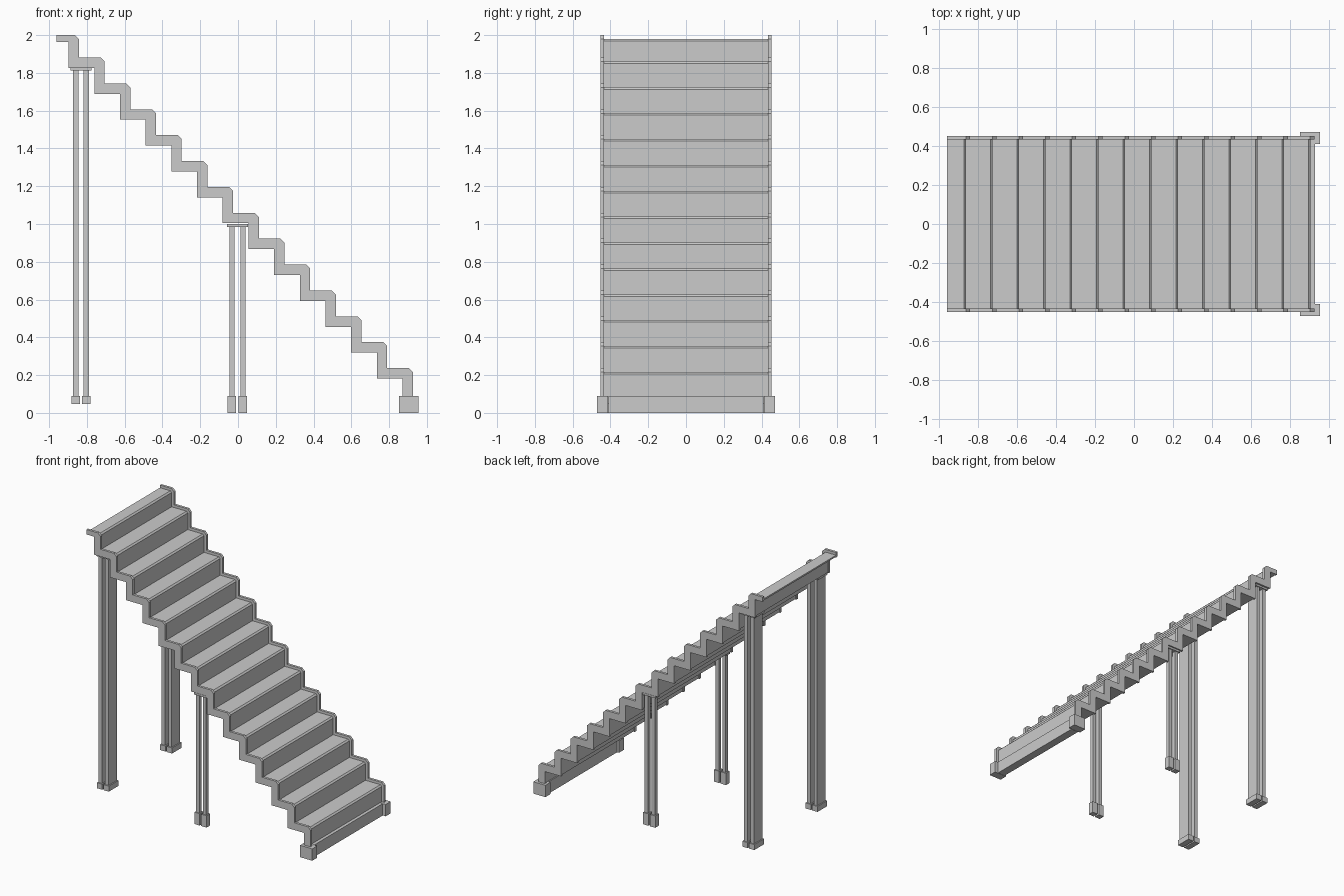
import bpy, bmesh

if "Cube" in bpy.data.objects:
    bpy.data.objects.remove(bpy.data.objects["Cube"])

STEPS, RUN, RISE = 14, 0.136, 0.137
X0, Z0, X_END, Z_TOP = 0.926, 0.237, -0.96, 2.0


def box(name, x, y, z):
    bm = bmesh.new()
    bmesh.ops.create_cube(bm, size=1)
    for v in bm.verts:
        v.co = [(a + b) / 2 + c * (b - a) for (a, b), c in zip((x, y, z), v.co)]
    return finish(name, bm)


def finish(name, bm):
    bmesh.ops.recalc_face_normals(bm, faces=bm.faces)
    me = bpy.data.meshes.new(name)
    bm.to_mesh(me)
    bm.free()
    ob = bpy.data.objects.new(name, me)
    bpy.context.collection.objects.link(ob)
    return ob


def stair_band(name, outer, inner, chamfer, y0, y1, z_start):
    """Zigzag band between two offsets of the stair line, extruded along y."""
    pts = [(X0 - outer, z_start)]
    for k in range(STEPS):
        x = X0 - RUN * k - outer
        z = min(Z0 + RISE * k, Z_TOP) - outer
        pts += [(x, z - chamfer), (x - chamfer, z)]
        pts.append((x - RUN if k < STEPS - 1 else X_END, z))
    pts.append((X_END, Z0 + RISE * (STEPS - 1) - inner))
    for k in reversed(range(STEPS)):
        x, z = X0 - RUN * k - inner, Z0 + RISE * k - inner
        pts += [(x, z), (x, z - RISE if k else z_start)]
    bm = bmesh.new()
    face = bm.faces.new([bm.verts.new((x, y0, z)) for x, z in pts])
    new = bmesh.ops.extrude_face_region(bm, geom=[face])["geom"]
    for v in new:
        if isinstance(v, bmesh.types.BMVert):
            v.co.y = y1
    return finish(name, bm)


# Folded treads and risers, recessed between the side stringers
stair_band("treads_and_risers", 0.02, 0.05, 0.011, -0.435, 0.435, 0.05)

# Kick plank at the foot of the stair
box("base_plank", (0.868, 0.93), (-0.41, 0.41), (0, 0.09))

for s, side in ((-1, "front"), (1, "back")):
    def ys(a, b):
        return tuple(sorted((s * a, s * b)))

    # Side stringer and its base block
    stair_band(side + "_stringer", 0, 0.055, 0.021, *ys(0.433, 0.452), 0.05)
    box(side + "_base_block", (0.853, 0.955), ys(0.412, 0.472), (0, 0.09))

    # Supports: slim rods at mid span, deep plates at the top
    for name, cx, y, half, z0, z1, top in (
            ("mid", -0.003, (0.411, 0.439), 0.029, 0, 0.985, 1.0),
            ("upper", -0.831, (0.33, 0.43), 0.028, 0.048, 1.812, 1.828)):
        foot_y = ys(y[0] - 0.008, y[1] + 0.008)
        for i, d in enumerate((-half, half)):
            x = cx + d
            label = f"{side}_{name}_{i + 1}"
            box(label + "_post", (x - 0.014, x + 0.014), ys(*y), (z0 + 0.01, z1 + 0.005))
            box(label + "_foot", (x - 0.0225, x + 0.0225), foot_y, (0.048, 0.09))
            if z0 == 0:
                box(label + "_foot_base", (x - 0.0225, x + 0.0225), foot_y, (0, 0.048))
        box(f"{side}_{name}_cap_plate", (cx - 0.055, cx + 0.055), foot_y, (z1, top))
